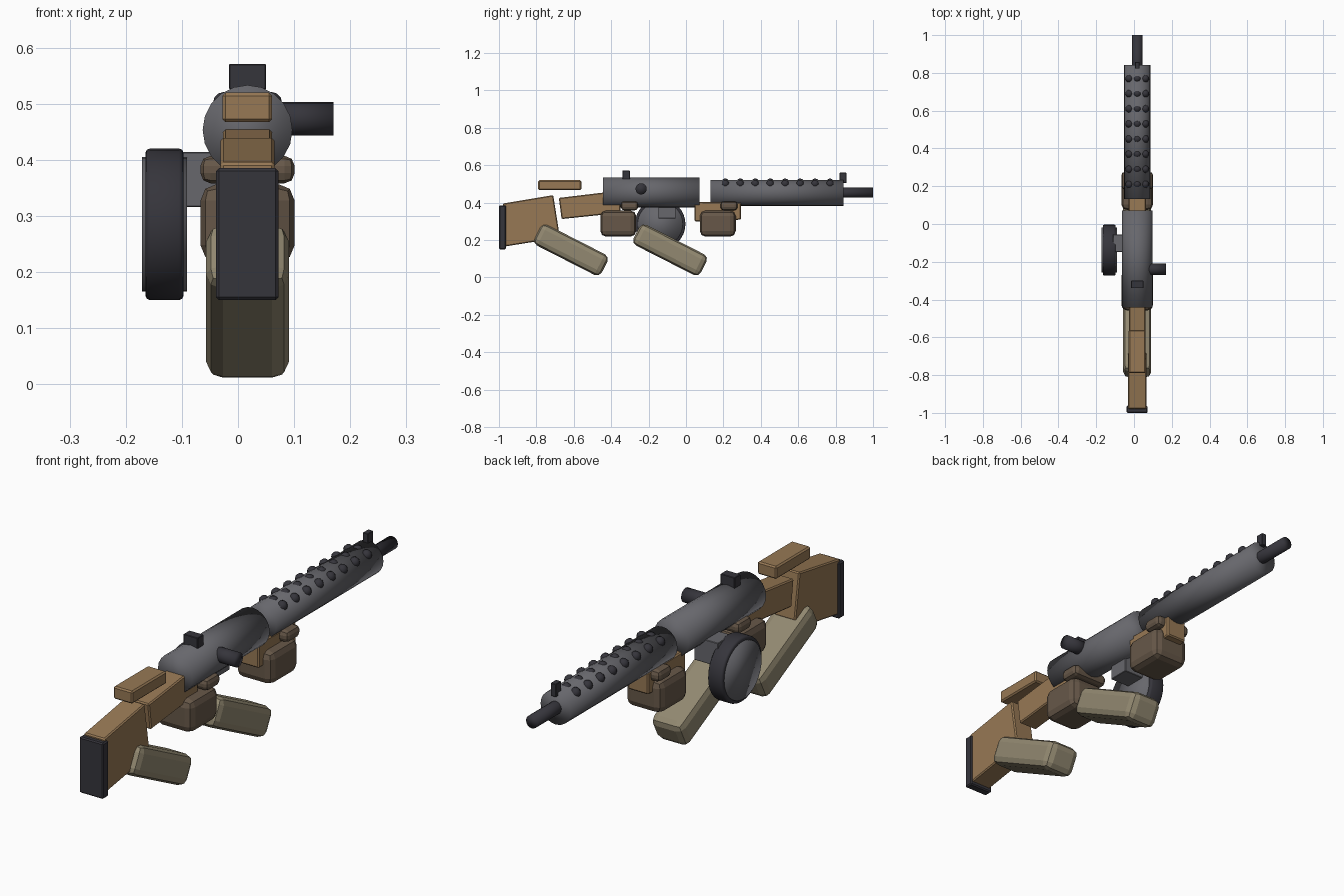
import bpy, bmesh, math
from mathutils import Matrix, Vector

cube = bpy.data.objects.get("Cube")
if cube:
    bpy.data.objects.remove(cube)

CX = 0.017  # centre plane of the weapon


def material(name, rgb):
    m = bpy.data.materials.new(name)
    m.use_nodes = True
    col = (*rgb, 1)
    m.diffuse_color = col
    m.node_tree.nodes["Principled BSDF"].inputs["Base Color"].default_value = col
    return m


GREY = material("gunmetal grey", (0.135, 0.135, 0.15))
DARK = material("dark steel", (0.036, 0.035, 0.044))
WOOD = material("wood brown", (0.31, 0.19, 0.09))
GLOVE = material("glove brown", (0.135, 0.097, 0.066))
CLOTH = material("sleeve khaki", (0.29, 0.25, 0.165))


def finish(name, bm, mat, bevel=0, segments=1, smooth=False):
    bmesh.ops.recalc_face_normals(bm, faces=bm.faces)
    mesh = bpy.data.meshes.new(name)
    for f in bm.faces:
        f.smooth = smooth
    bm.to_mesh(mesh)
    bm.free()
    mesh.materials.append(mat)
    ob = bpy.data.objects.new(name, mesh)
    bpy.context.collection.objects.link(ob)
    if bevel:
        mod = ob.modifiers.new("Bevel", "BEVEL")
        mod.width, mod.segments = bevel, segments
        mod.limit_method = "ANGLE"
    return ob


def box(name, lo, hi, mat, bevel=0.004, segments=1, tilt=0):
    lo, hi = Vector(lo), Vector(hi)
    bm = bmesh.new()
    bmesh.ops.create_cube(bm, size=1, matrix=Matrix.Translation((lo + hi) / 2)
                          @ Matrix.Rotation(tilt, 4, "X")
                          @ Matrix.Diagonal((*(hi - lo), 1)))
    return finish(name, bm, mat, bevel, segments)


def cylinder(name, axis, centre, radius, length, mat, sides=20, bevel=0):
    turn = Matrix.Rotation(math.pi / 2, 4, "X" if axis == "y" else "Y")
    bm = bmesh.new()
    bmesh.ops.create_cone(bm, cap_ends=True, segments=sides, radius1=radius,
                          radius2=radius, depth=length,
                          matrix=Matrix.Translation(centre) @ turn)
    return finish(name, bm, mat, bevel, 2, smooth=True)


def slab(name, outline, half_width, mat, bevel=0.005):
    """Side outline (y, z) extruded across the width."""
    bm = bmesh.new()
    face = bm.faces.new([bm.verts.new((CX - half_width, y, z)) for y, z in outline])
    ext = bmesh.ops.extrude_face_region(bm, geom=[face])
    verts = [v for v in ext["geom"] if isinstance(v, bmesh.types.BMVert)]
    bmesh.ops.translate(bm, verts=verts, vec=(half_width * 2, 0, 0))
    return finish(name, bm, mat, bevel)


# Wooden stock, wrist, cheek rest and fore-end
slab("stock", [(-0.98, 0.395), (-0.71, 0.44), (-0.68, 0.25), (-0.72, 0.205),
               (-0.97, 0.165)], 0.048, WOOD)
slab("stock_wrist", [(-0.68, 0.425), (-0.43, 0.455), (-0.35, 0.44),
                     (-0.35, 0.345), (-0.665, 0.312)], 0.044, WOOD)
box("cheek_rest", (-0.028, -0.79, 0.467), (0.061, -0.56, 0.52), WOOD, 0.006)
slab("fore_end", [(0.045, 0.405), (0.045, 0.3), (0.16, 0.295),
                  (0.295, 0.31), (0.295, 0.4)], 0.047, WOOD)
box("butt_plate", (-0.039, -1, 0.15), (0.072, -0.962, 0.385), DARK, 0.005)

# Receiver, barrel jacket, muzzle and bolt handle
cylinder("receiver", "y", (CX, -0.185, 0.453), 0.08, 0.515, GREY)
cylinder("barrel_jacket", "y", (CX, 0.487, 0.452), 0.07, 0.71, GREY)
cylinder("muzzle", "y", (CX, 0.85, 0.453), 0.027, 0.3, DARK, 16)
cylinder("bolt_handle", "x", (0.11, -0.24, 0.473), 0.03, 0.12, DARK, 16)

# Sights
box("rear_sight", (-0.016, -0.34, 0.525), (0.05, -0.3, 0.571), DARK, 0.002)
box("front_sight", (0.005, 0.822, 0.505), (0.029, 0.858, 0.56), DARK, 0.002)

# Three rows of studs along the top of the jacket
bm = bmesh.new()
for row in range(8):
    for side in (-1, 0, 1):
        z = 0.508 - 0.008 * abs(side)
        place = Matrix.Translation((CX + 0.042 * side, 0.21 + 0.08 * row, z))
        bmesh.ops.create_uvsphere(bm, u_segments=10, v_segments=6,
                                  radius=0.021, matrix=place)
finish("jacket_studs", bm, DARK, smooth=True)

# Drum magazine on the right side
box("magazine_well", (-0.11, -0.148, 0.316), (0.0, -0.055, 0.414), GREY, 0.002)
cylinder("drum_rim", "x", (-0.131, -0.138, 0.285), 0.135, 0.068, DARK, 32, 0.008)
cylinder("drum_faces", "x", (-0.131, -0.138, 0.285), 0.12, 0.08, GREY, 32)

# Gloved hands with thumbs, and the sleeves below them
for label, y in (("rear", -0.362), ("front", 0.17)):
    box(label + "_hand", (CX - 0.084, y - 0.096, 0.218), (CX + 0.084, y + 0.096, 0.357),
        GLOVE, 0.03, 2)
    ty = y + 0.06
    box(label + "_thumb", (CX - 0.084, ty - 0.046, 0.358), (CX + 0.084, ty + 0.046, 0.407),
        GLOVE, 0.018, 2)
for label, y in (("rear", -0.615), ("front", -0.085)):
    box(label + "_sleeve", (CX - 0.074, y - 0.202, 0.085), (CX + 0.074, y + 0.202, 0.209),
        CLOTH, 0.03, 2, math.radians(-27))
